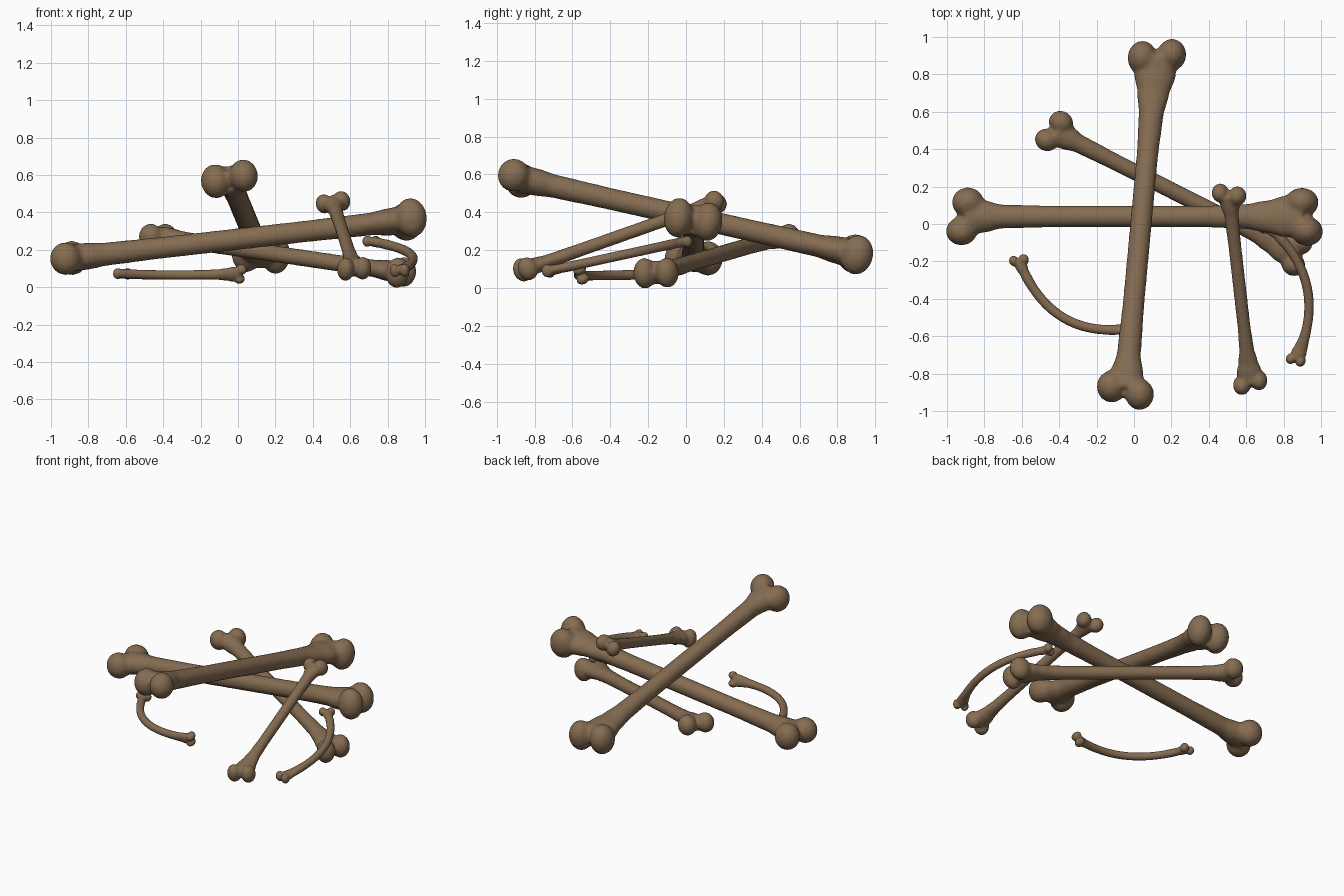
import bpy, bmesh, math
from mathutils import Vector, Matrix

if "Cube" in bpy.data.objects:
    bpy.data.objects.remove(bpy.data.objects["Cube"])

mat = bpy.data.materials.new("old_bone_brown")
mat.diffuse_color = (0.235, 0.15, 0.083, 1)
mat.use_nodes = True
mat.node_tree.nodes["Principled BSDF"].inputs["Base Color"].default_value = mat.diffuse_color

# (distance from end, half width, half height) at girth 1
PLAIN_END = [(0, .10, .075), (.09, .088, .072), (.2, .064, .062), (.5, .058, .058)]
FLARED_END = [(0, .105, .082), (.1, .112, .072), (.2, .086, .06), (.32, .066, .06), (.55, .058, .058)]
# (out along axis, sideways, radii along / across / up)
PLAIN_LOBES = [(.022, .078, .084, .077, .088), (-.012, -.076, .086, .08, .092)]
FLARED_LOBES = [(.022, .08, .085, .078, .106), (-.008, -.076, .09, .078, .104)]


def profile(table, d):
    if d >= table[-1][0]:
        return table[-1][1:]
    for a, b in zip(table, table[1:]):
        if d <= b[0]:
            f = (d - a[0]) / (b[0] - a[0])
            f = f * f * (3 - 2 * f)
            return [a[i] + (b[i] - a[i]) * f for i in (1, 2)]


def frame(u, roll):
    u = u.normalized()
    v = u.cross(Vector((0, 0, 1))).normalized()
    w = v.cross(u)
    c, s = math.cos(roll), math.sin(roll)
    return u, v * c + w * s, w * c - v * s


def bone(name, p0, p1, girth, ctrl=None, roll0=0, roll1=0, shaft=1):
    """p0 is the plain end, p1 the flared end, ctrl bends the shaft."""
    p0, p1 = Vector(p0), Vector(p1)
    c = Vector(ctrl) if ctrl else (p0 + p1) / 2
    length = ((p1 - p0).length + (c - p0).length + (p1 - c).length) / 2
    bm = bmesh.new()

    # shaft tube
    rings, n, sides = [], 70, 28
    for i in range(n + 1):
        t = i / n
        pos = p0 * (1 - t) ** 2 + c * 2 * t * (1 - t) + p1 * t * t
        tan = (c - p0) * (1 - t) + (p1 - c) * t
        u, v, w = frame(tan, roll0 + (roll1 - roll0) * t)
        d0, d1 = t * length / girth, (1 - t) * length / girth
        a, b = profile(PLAIN_END, d0) if t < .5 else profile(FLARED_END, d1)
        k = girth * (1 + (shaft - 1) * min(1, min(d0, d1) / .3))
        rings.append([bm.verts.new(pos + v * (a * k * math.cos(q)) + w * (b * k * math.sin(q)))
                      for q in (2 * math.pi * j / sides for j in range(sides))])
    for r, s in zip(rings, rings[1:]):
        for j in range(sides):
            m = (j + 1) % sides
            bm.faces.new((r[j], r[m], s[m], s[j]))
    bm.faces.new(rings[0])
    bm.faces.new(rings[-1])

    # knuckle lobes at both ends
    for pos, tan, sign, roll, lobes in ((p0, c - p0, -1, roll0, PLAIN_LOBES),
                                        (p1, p1 - c, 1, roll1, FLARED_LOBES)):
        u, v, w = frame(tan, roll)
        rot = Matrix((u, v, w)).transposed().to_4x4()
        for out, side, ru, rv, rw in lobes:
            ctr = pos + (u * (out * sign) + v * side) * girth
            scale = Matrix.Diagonal((ru * girth, rv * girth, rw * girth, 1))
            bmesh.ops.create_uvsphere(bm, u_segments=28, v_segments=18, radius=1,
                                      matrix=Matrix.Translation(ctr) @ rot @ scale)
    bmesh.ops.recalc_face_normals(bm, faces=bm.faces)
    me = bpy.data.meshes.new(name)
    bm.to_mesh(me)
    bm.free()
    ob = bpy.data.objects.new(name, me)
    bpy.context.collection.objects.link(ob)

    # fuse into one organic skin
    rm = ob.modifiers.new("fuse", 'REMESH')
    rm.mode = 'VOXEL'
    rm.voxel_size = .013 * girth ** .8
    rm.use_smooth_shade = True
    sm = ob.modifiers.new("soften", 'SMOOTH')
    sm.factor, sm.iterations = .5, 8
    bpy.ops.object.select_all(action='DESELECT')
    ob.select_set(True)
    bpy.context.view_layer.objects.active = ob
    bpy.ops.object.convert(target='MESH')
    ob.data.materials.clear()
    ob.data.materials.append(mat)
    bpy.ops.object.shade_smooth()


# two large crossed bones
bone("large_bone_lower", (-.9, .04, .155), (.905, .04, .36), 1, roll1=.12)
bone("large_bone_upper", (-.045, -.885, .58), (.12, .89, .18), 1, roll0=.15)
# medium bone underneath
bone("medium_bone", (-.425, .495, .27), (.865, -.155, .08), .77)
# small leaning bone
bone("small_bone", (.508, .155, .452), (.622, -.845, .1), .6, roll0=-.25)
# curved ribs
bone("rib_right", (.715, -.01, .245), (.866, -.725, .09), .34,
     ctrl=(1.06, -.31, .18), shaft=1.3)
bone("rib_left", (-.615, -.195, .072), (.01, -.553, .07), .34,
     ctrl=(-.44, -.635, .06), roll1=1.2, shaft=1.3)
